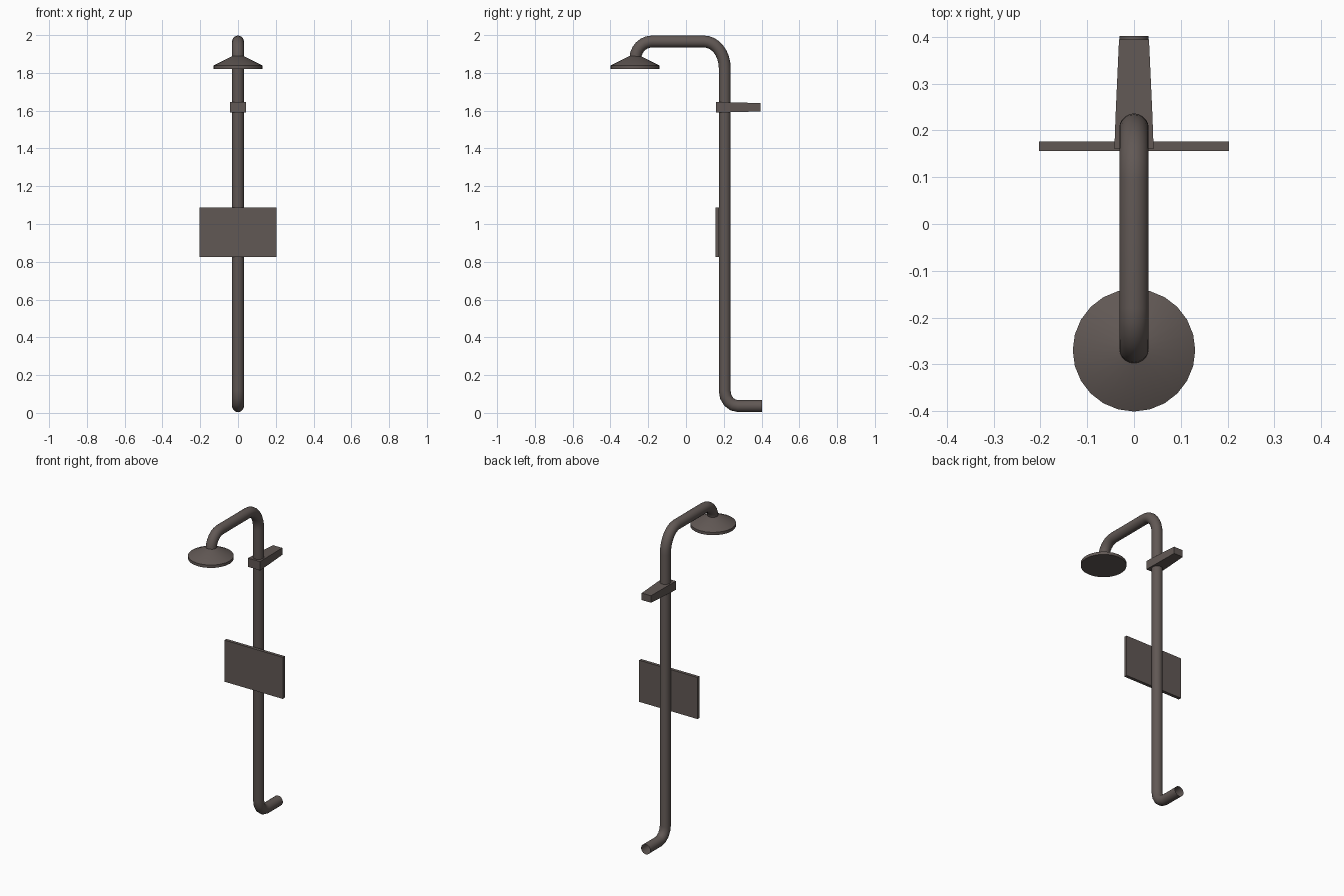
import bpy, bmesh, math

if "Cube" in bpy.data.objects:
    bpy.data.objects.remove(bpy.data.objects["Cube"])

mat = bpy.data.materials.new("dark bronze")
mat.diffuse_color = (0.12, 0.098, 0.09, 1)
mat.use_nodes = True
mat.node_tree.nodes["Principled BSDF"].inputs["Base Color"].default_value = mat.diffuse_color


def make(name, bm, smooth=True):
    bmesh.ops.recalc_face_normals(bm, faces=bm.faces)
    me = bpy.data.meshes.new(name)
    bm.to_mesh(me)
    bm.free()
    me.materials.append(mat)
    ob = bpy.data.objects.new(name, me)
    bpy.context.collection.objects.link(ob)
    if smooth:
        bpy.ops.object.select_all(action='DESELECT')
        ob.select_set(True)
        bpy.context.view_layer.objects.active = ob
        bpy.ops.object.shade_smooth_by_angle(angle=math.radians(35))
    return ob


def bridge(bm, a, b):
    n = len(a)
    for i in range(n):
        bm.faces.new((a[i], a[(i + 1) % n], b[(i + 1) % n], b[i]))


def bend(cy, cz, ry, rz, a0, a1, n):
    """Elliptical bend in the YZ plane."""
    out = []
    for i in range(n + 1):
        a = math.radians(a0 + (a1 - a0) * i / n)
        out.append((cy + ry * math.cos(a), cz + rz * math.sin(a)))
    return out


# Riser pipe: wall outlet, long vertical run, overhead arm and drop to the head
R = 0.0315
path = [(0.402, 0.036)]
path += bend(0.275, 0.116, 0.07, 0.08, 270, 180, 4)
path += bend(0.095, 1.826, 0.11, 0.14, 0, 90, 8)
path += bend(-0.18, 1.876, 0.088, 0.09, 90, 180, 6)
path += [(-0.268, 1.86)]
bm = bmesh.new()
rings = []
for i, (y, z) in enumerate(path):
    p, q = path[max(i - 1, 0)], path[min(i + 1, len(path) - 1)]
    dy, dz = q[0] - p[0], q[1] - p[1]
    d = math.hypot(dy, dz)
    ny, nz = -dz / d, dy / d
    rings.append([bm.verts.new((R * math.cos(t), y + ny * R * math.sin(t),
                                z + nz * R * math.sin(t)))
                  for t in (2 * math.pi * k / 20 for k in range(20))])
for a, b in zip(rings, rings[1:]):
    bridge(bm, a, b)
make("riser_pipe", bm)

# Shower head: flat disc with thin rim and conical top
bm = bmesh.new()
prof = [(0.131, 1.82), (0.131, 1.838), (0.028, 1.89)]
rings = [[bm.verts.new((r * math.cos(t), -0.27 + r * math.sin(t), z))
          for t in (2 * math.pi * k / 24 for k in range(24))] for r, z in prof]
for a, b in zip(rings, rings[1:]):
    bridge(bm, a, b)
bm.faces.new(rings[0])
bm.faces.new(rings[-1])
make("shower_head", bm)

# Control panel in front of the pipe
bm = bmesh.new()
bmesh.ops.create_cube(bm, size=1)
for v in bm.verts:
    v.co.x *= 0.406
    v.co.y = 0.166 + v.co.y * 0.02
    v.co.z = 0.956 + v.co.z * 0.262
make("control_panel", bm, False)

# Wall bracket: clamp block tapering back to the wall
bm = bmesh.new()
sections = [(0.16, 0.042, 0.0275), (0.23, 0.0395, 0.0265), (0.395, 0.032, 0.022)]
rings = [[bm.verts.new((sx * w, y, 1.618 + sz * h))
          for sx, sz in ((-1, -1), (1, -1), (1, 1), (-1, 1))]
         for y, w, h in sections]
for a, b in zip(rings, rings[1:]):
    bridge(bm, a, b)
bm.faces.new(rings[0])
bm.faces.new(rings[-1])
make("wall_bracket", bm, False)
